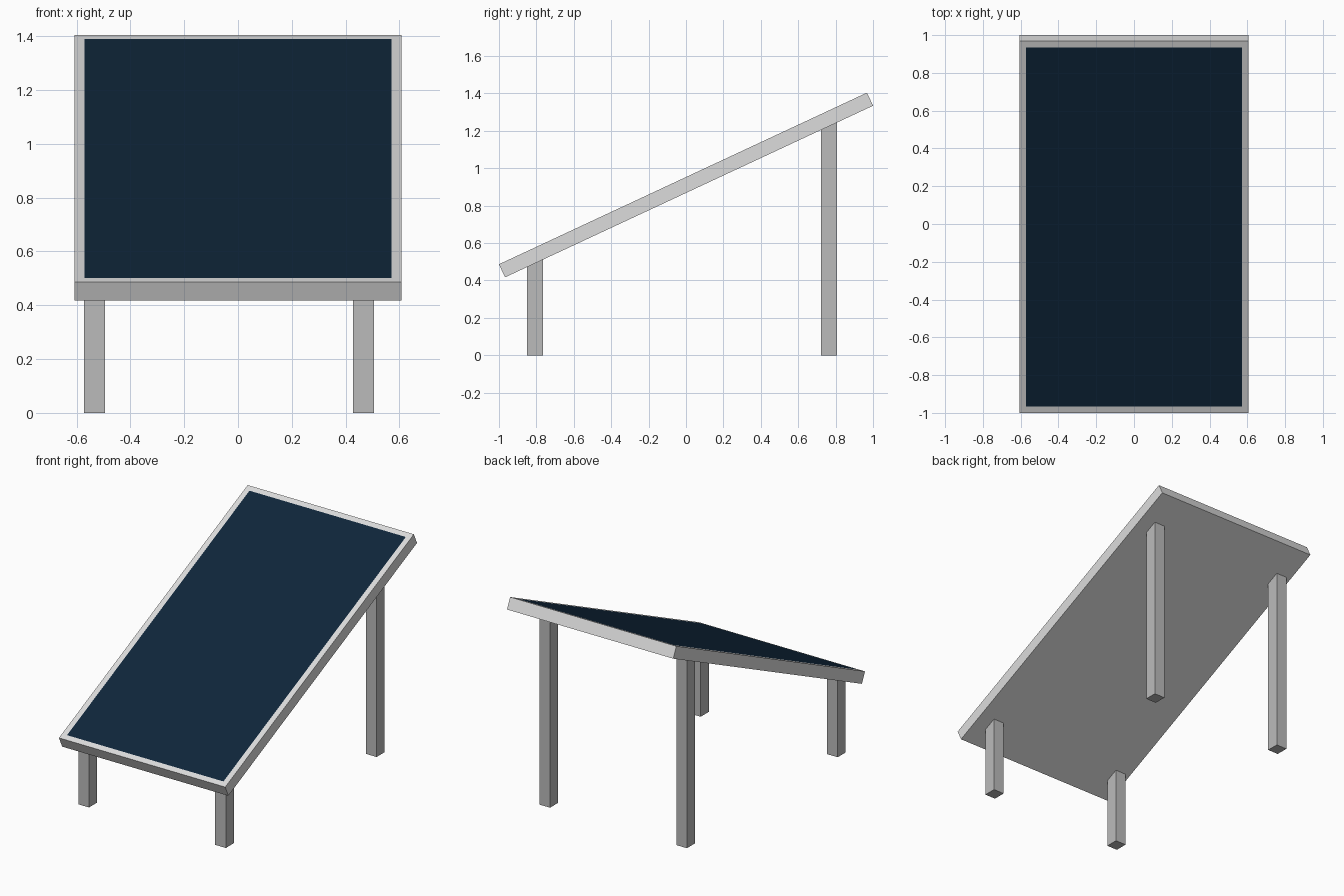
import bpy, bmesh, math
from mathutils import Matrix, Vector

if "Cube" in bpy.data.objects:
    bpy.data.objects.remove(bpy.data.objects["Cube"])

TILT = math.radians(25)
WIDTH, LENGTH, THICK = 1.214, 2.171, 0.077
CENTRE_Z = 0.9105
BORDER = 0.036


def material(name, rgb):
    m = bpy.data.materials.new(name)
    m.diffuse_color = (*rgb, 1)
    m.use_nodes = True
    m.node_tree.nodes["Principled BSDF"].inputs["Base Color"].default_value = m.diffuse_color
    return m


def make_object(name, bm, mats):
    me = bpy.data.meshes.new(name)
    bm.normal_update()
    bm.to_mesh(me)
    bm.free()
    for m in mats:
        me.materials.append(m)
    ob = bpy.data.objects.new(name, me)
    bpy.context.collection.objects.link(ob)
    return ob


frame_grey = material("light grey frame", (0.72, 0.72, 0.72))
leg_grey = material("mid grey legs", (0.50, 0.50, 0.50))
navy = material("dark navy glass", (0.0045, 0.019, 0.042))

# Tilted slab with an inset dark face on top
bm = bmesh.new()
bmesh.ops.create_cube(bm, size=1, matrix=Matrix.Diagonal((WIDTH, LENGTH, THICK, 1)))
bm.normal_update()
top = next(f for f in bm.faces if f.normal.z > 0.9)
bmesh.ops.inset_region(bm, faces=[top], thickness=BORDER, use_even_offset=True)
top.material_index = 1
bm.transform(Matrix.Translation((0, 0, CENTRE_Z)) @ Matrix.Rotation(TILT, 4, 'X'))
make_object("panel", bm, [frame_grey, navy])


# Legs, with tops cut to the slope of the panel underside
def underside(y):
    return CENTRE_Z - THICK / 2 / math.cos(TILT) + y * math.tan(TILT)


def leg(name, x, y):
    bm = bmesh.new()
    bmesh.ops.create_cube(bm, size=1, matrix=Matrix.Translation((x, y, 0))
                          @ Matrix.Diagonal((0.078, 0.084, 1, 1)))
    for v in bm.verts:
        v.co.z = underside(v.co.y) + 0.002 if v.co.z > 0 else 0
    make_object(name, bm, [leg_grey])


for side, x in (("left", -0.533), ("right", 0.467)):
    leg("front_leg_" + side, x, -0.807)
    leg("rear_leg_" + side, x, 0.765)
